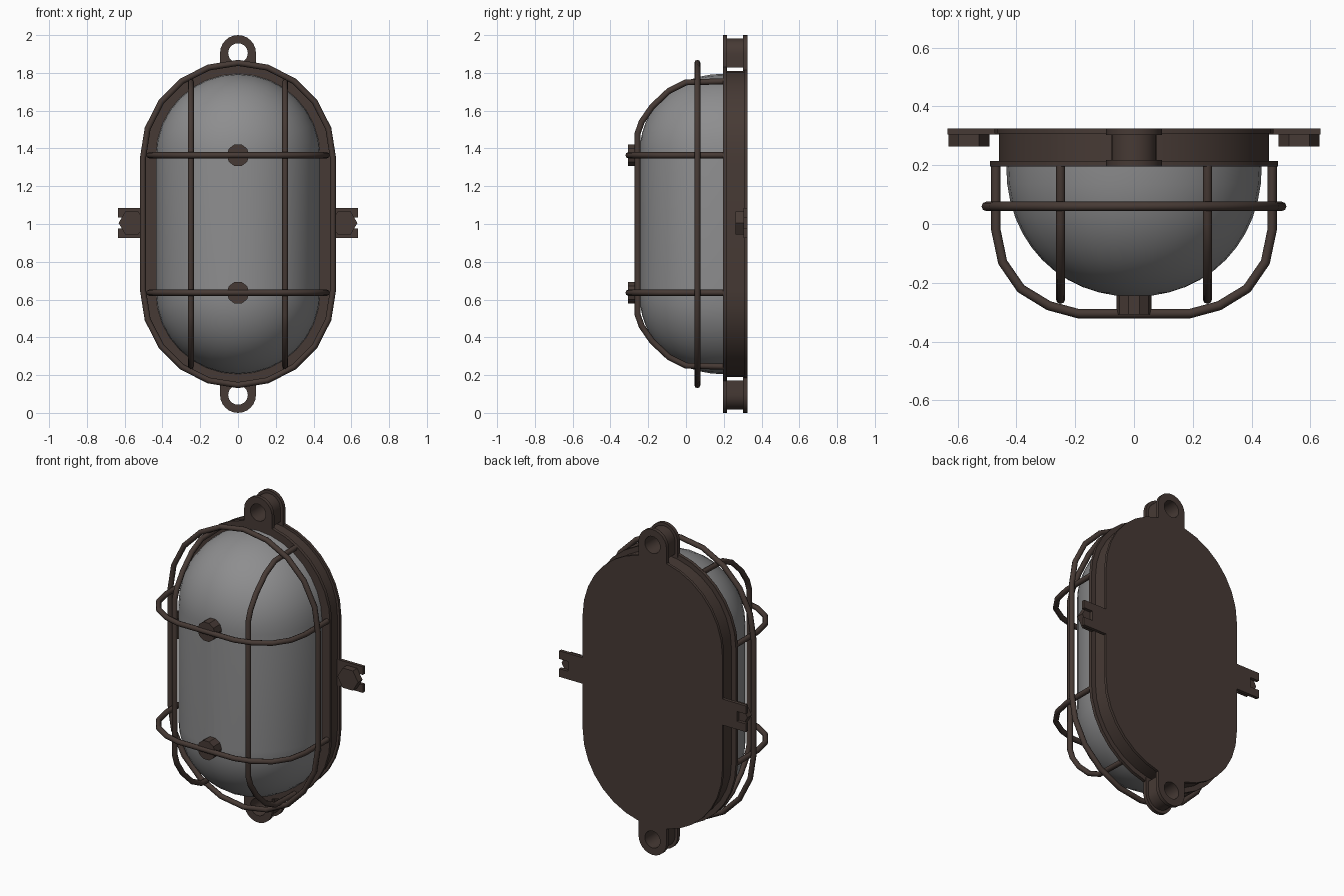
import bpy, bmesh, math
from math import sin, cos, pi

if "Cube" in bpy.data.objects:
    bpy.data.objects.remove(bpy.data.objects["Cube"])


def material(name, rgb):
    m = bpy.data.materials.new(name)
    m.diffuse_color = (*rgb, 1)
    m.use_nodes = True
    m.node_tree.nodes["Principled BSDF"].inputs["Base Color"].default_value = m.diffuse_color
    return m


BROWN = material("dark brown metal", (0.062, 0.042, 0.035))
GLASS = material("grey glass", (0.27, 0.27, 0.275))
MID = 1.0  # height of the lamp's centre


def finish(bm, name, mat, angle=35):
    bmesh.ops.recalc_face_normals(bm, faces=bm.faces)
    me = bpy.data.meshes.new(name)
    bm.to_mesh(me)
    bm.free()
    me.materials.append(mat)
    me.shade_smooth()
    me.set_sharp_from_angle(angle=math.radians(angle))
    ob = bpy.data.objects.new(name, me)
    bpy.context.collection.objects.link(ob)
    return ob


def stadium(r, n=16, half=0.35):
    """Closed outline of (x, z): two half circles joined by straight sides."""
    pts = []
    for s in (1, -1):
        for i in range(n + 1):
            a = pi * i / n
            pts.append((s * r * cos(a), MID + s * (half + r * sin(a))))
    return pts


def loft(name, loops, mat, angle=35):
    """Skin a list of (y, outline) loops and cap both ends."""
    bm = bmesh.new()
    rows = [[bm.verts.new((x, y, z)) for x, z in pts] for y, pts in loops]
    n = len(rows[0])
    for a, b in zip(rows, rows[1:]):
        for i in range(n):
            j = (i + 1) % n
            bm.faces.new((a[i], a[j], b[j], b[i]))
    bm.faces.new(rows[0])
    bm.faces.new(rows[-1])
    return finish(bm, name, mat, angle)


def prism(name, pts, y0, y1):
    return loft(name, [(y0, pts), (y1, pts)], BROWN)


def wire(name, pts, closed=False, r=0.016):
    cu = bpy.data.curves.new(name, 'CURVE')
    cu.dimensions = '3D'
    cu.bevel_depth = r
    cu.bevel_resolution = 2
    cu.use_fill_caps = True
    sp = cu.splines.new('POLY')
    sp.points.add(len(pts) - 1)
    for p, co in zip(sp.points, pts):
        p.co = (*co, 1)
    sp.use_cyclic_u = closed
    cu.materials.append(BROWN)
    ob = bpy.data.objects.new(name, cu)
    bpy.context.collection.objects.link(ob)
    bpy.ops.object.select_all(action='DESELECT')
    ob.select_set(True)
    bpy.context.view_layer.objects.active = ob
    bpy.ops.object.convert(target='MESH')


def lug(name, side, r, hole, y0, y1, n=24):
    """Eyelet plate: round outside, square root, round through hole."""
    bm = bmesh.new()
    zc = MID + side * 0.905
    rows = []
    for i in range(n):
        c, s = cos(2 * pi * i / n), sin(2 * pi * i / n)
        k = r if s > -1e-6 else r / max(abs(c), abs(s))
        rows.append([bm.verts.new((q * c, y, zc + side * q * s))
                     for q, y in ((k, y0), (k, y1), (hole, y1), (hole, y0))])
    for i in range(n):
        a, b = rows[i], rows[(i + 1) % n]
        for j in range(4):
            bm.faces.new((a[j], b[j], b[(j + 1) % 4], a[(j + 1) % 4]))
    finish(bm, name, BROWN)


# Housing: back plate, recessed wall, front flange
prism("back_plate", stadium(0.475), 0.308, 0.325)
prism("housing_wall", stadium(0.46), 0.21, 0.31)
prism("front_flange", stadium(0.49), 0.195, 0.215)

# Glass dome
steps = 12
dome = []
for i in range(steps + 1):
    t = 0.5 * pi * i / steps
    dome.append((0.2 - 0.447 * sin(t) ** 0.95,
                 stadium(max(0.01, 0.435 * cos(t) ** 0.95), 16, 0.36)))
loft("glass_dome", dome, GLASS, 50)

# Mounting eyelets at top and bottom
for side, tag in ((1, "top"), (-1, "bottom")):
    lug(tag + "_lug_front", side, 0.095, 0.052, 0.195, 0.217)
    lug(tag + "_lug_core", side, 0.077, 0.052, 0.215, 0.31)
    lug(tag + "_lug_back", side, 0.095, 0.052, 0.303, 0.325)

# Forked side tabs with hexagonal bolt heads
for s, tag in ((1, "right"), (-1, "left")):
    fork = [(0.44, -0.08), (0.635, -0.08), (0.635, -0.03), (0.575, -0.03),
            (0.575, 0.03), (0.635, 0.03), (0.635, 0.08), (0.44, 0.08)]
    prism(tag + "_tab", [(s * x, MID + 0.005 + z) for x, z in fork], 0.305, 0.325)
    hexagon = [(s * (0.562 + 0.07 * cos(pi * i / 3)), MID + 0.005 + 0.07 * sin(pi * i / 3))
               for i in range(6)]
    prism(tag + "_bolt", hexagon, 0.263, 0.306)

# Guard cage: ring, two cross wires with bosses, two long wires
wire("guard_ring", [(x, 0.06, z) for x, z in stadium(0.503, 10)], True)
half = [(0.47, 0.2), (0.47, -0.02), (0.447, -0.13), (0.385, -0.22),
        (0.29, -0.278), (0.19, -0.305)]
cross = half + [(-x, y) for x, y in reversed(half)]
half = [(0.2, 0.755), (0.0, 0.75), (-0.09, 0.705), (-0.18, 0.62),
        (-0.235, 0.54), (-0.256, 0.48)]
tall = half + [(y, -z) for y, z in reversed(half)]
for s, tag in ((1, "upper"), (-1, "lower")):
    z0 = MID + s * 0.364
    wire(tag + "_cross_wire", [(x, y, z0) for x, y in cross])
    prism(tag + "_boss", [(0.06 * cos(pi * i / 5), z0 + 0.06 * sin(pi * i / 5))
                          for i in range(10)], -0.308, -0.235)
for s, tag in ((1, "right"), (-1, "left")):
    wire(tag + "_long_wire", [(s * 0.25, y, MID + z) for y, z in tall])
